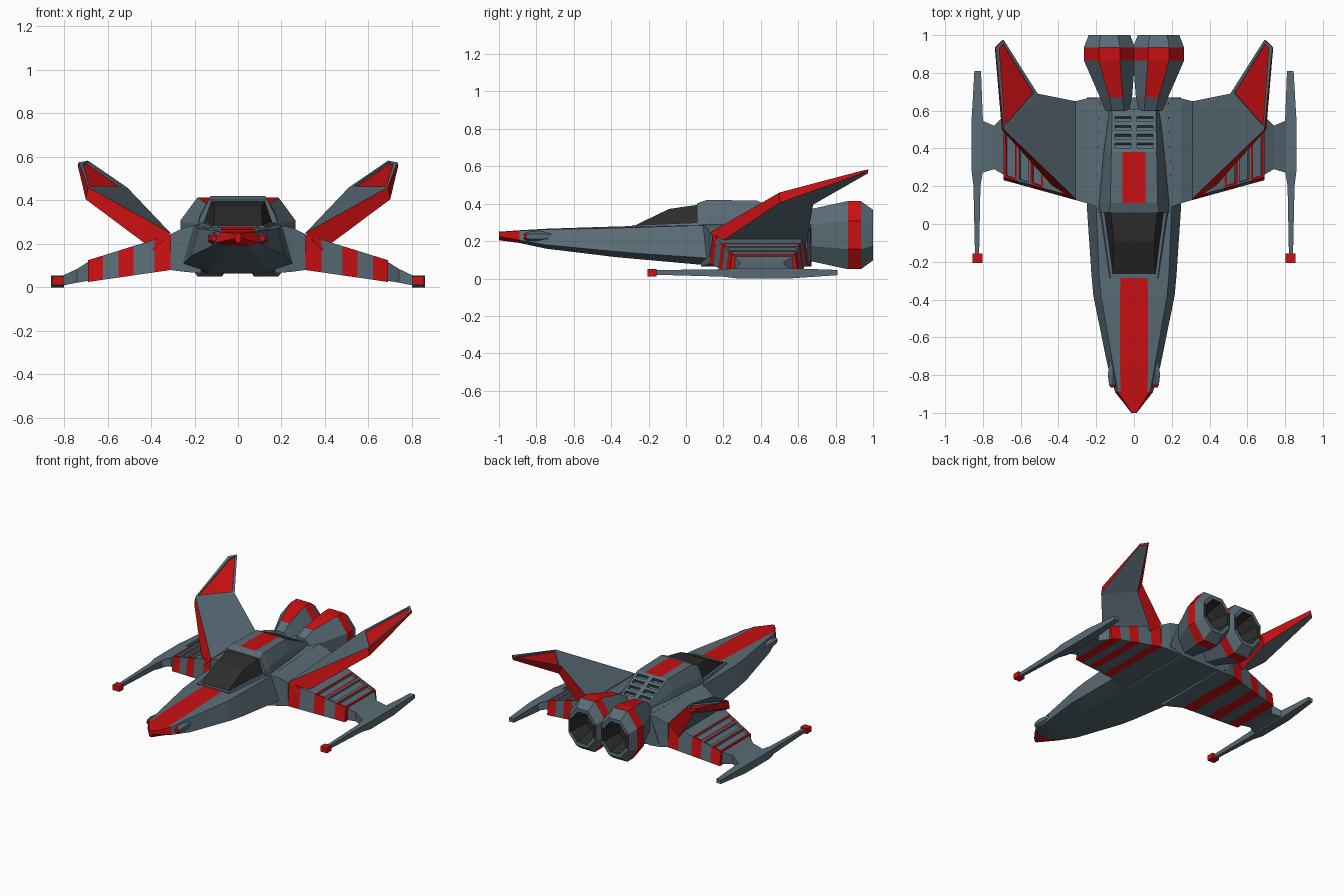
import bpy, bmesh, math
from mathutils import Matrix

if "Cube" in bpy.data.objects:
    bpy.data.objects.remove(bpy.data.objects["Cube"])

def material(name, rgb):
    m = bpy.data.materials.new(name)
    m.diffuse_color = (*rgb, 1)
    m.use_nodes = True
    m.node_tree.nodes["Principled BSDF"].inputs["Base Color"].default_value = m.diffuse_color
    return m

MATS = [material("slate_grey", (0.10, 0.15, 0.18)),
        material("bright_red", (0.58, 0.005, 0.006)),
        material("dark_glass", (0.026, 0.026, 0.025))]
GREY, RED, DARK = range(3)

def finish(name, bm, mirror=False):
    me = bpy.data.meshes.new(name)
    bm.to_mesh(me)
    bm.free()
    for m in MATS:
        me.materials.append(m)
    ob = bpy.data.objects.new(name, me)
    bpy.context.collection.objects.link(ob)
    if mirror:
        mod = ob.modifiers.new("mirror", 'MIRROR')
        mod.use_mirror_merge = False
    return ob

def loft(rings, colour=GREY):
    """Skin rings of equal size, cap the ends; colour is an index or rule(centre, normal)."""
    bm = bmesh.new()
    vs = [[bm.verts.new(p) for p in r] for r in rings]
    n = len(rings[0])
    for a, b in zip(vs, vs[1:]):
        for i in range(n):
            j = (i + 1) % n
            bm.faces.new((a[i], a[j], b[j], b[i]))
    bm.faces.new(vs[0])
    bm.faces.new(vs[-1])
    bmesh.ops.recalc_face_normals(bm, faces=bm.faces)
    bm.normal_update()
    for f in bm.faces:
        f.material_index = colour(f.calc_center_median(), f.normal) if callable(colour) else colour
    return bm

def recess(bm, faces, border, depth, colour):
    """Sink panels into faces, leaving a border."""
    bmesh.ops.inset_individual(bm, faces=faces, thickness=border)
    walls = bmesh.ops.inset_individual(bm, faces=faces, thickness=0.001, depth=-depth)["faces"]
    for f in walls:
        f.material_index = GREY
    for f in faces:
        f.material_index = colour

def sym(y, half):
    """Closed symmetric ring at y from half-profile points (x, z)."""
    return [(x, y, z) for x, z in half] + [(-x, y, z) for x, z in reversed(half)]

def box_ring_x(x, y0, y1, z0, z1):
    return [(x, y0, z0), (x, y1, z0), (x, y1, z1), (x, y0, z1)]

def box_ring_y(y, x0, x1, z0, z1):
    return [(x0, y, z0), (x1, y, z0), (x1, y, z1), (x0, y, z1)]

def ellipse(cx, y, cz, rx, rz, n=8):
    k = 1 / math.cos(math.pi / n)
    return [(cx + rx * k * math.cos((i + .5) * 2 * math.pi / n), y,
             cz + rz * k * math.sin((i + .5) * 2 * math.pi / n)) for i in range(n)]

# Fuselage: stripe edge, deck edge, widest edge, keel edge
hull = [sym(-1.0, [(.006, .25), (.012, .248), (.014, .225), (.008, .205)]),
        sym(-.89, [(.07, .258), (.085, .255), (.10, .205), (.05, .19)]),
        sym(-.75, [(.075, .266), (.11, .262), (.14, .18), (.07, .16)]),
        sym(-.38, [(.075, .278), (.175, .27), (.215, .145), (.11, .115)]),
        sym(-.27, [(.07, .281), (.185, .273), (.225, .135), (.12, .105)]),
        sym(.10, [(.07, .29), (.20, .285), (.25, .11), (.14, .072)]),
        sym(.67, [(.07, .295), (.18, .29), (.25, .10), (.14, .065)])]
finish("fuselage", loft(hull, lambda c, n: RED if c.y < -.9 or
       (abs(c.x) < .03 and n.z > .8 and c.y < -.28) else GREY))

# Nose guns with red muzzles
guns = [ellipse(.112, y, .225, r, r, 6) for y, r in ((-.865, .012), (-.85, .02), (-.80, .026), (-.72, .018))]
finish("nose_gun", loft(guns, lambda c, n: RED if c.y < -.84 else GREY), True)

# Canopy frame and glass
finish("canopy_frame", loft([sym(-.285, [(.125, .285), (.135, .26)]),
                             sym(.08, [(.175, .30), (.19, .27)])]))
finish("canopy_glass", loft([sym(-.265, [(.112, .288), (.115, .275)]),
                             sym(-.09, [(.108, .372), (.142, .275)]),
                             sym(.08, [(.125, .397), (.168, .275)])], DARK))

# Dorsal hump with red stripe and sloping rear
def hump(y, w, mid, top, zt):
    zm = .28 + (zt - .28) * .4
    return sym(y, [(.062, zt), (top, zt), (mid, zm), (w, .27)])
spine = finish("dorsal_hump", loft([hump(.06, .19, .172, .135, .402), hump(.11, .19, .175, .125, .42),
               hump(.38, .165, .15, .12, .417), hump(.61, .14, .13, .115, .305)],
               lambda c, n: RED if abs(c.x) < .03 and n.z > .97 and .12 < c.y < .38 else GREY))

# Vent slots cut in the hump's rear slope
bm = bmesh.new()
slope = Matrix.Rotation(-math.atan2(.112, .23), 4, 'X')
for row in range(4):
    y = .415 + row * .047
    for x in (-.059, .059):
        m = Matrix.Translation((x, y, .417 - (y - .38) * .487)) @ slope @ Matrix.Diagonal((.085, .03, .05, 1))
        bmesh.ops.create_cube(bm, size=1, matrix=m)
cutter = finish("vent_cutter", bm)
cutter.hide_render = True
cutter.hide_viewport = True
cut = spine.modifiers.new("vents", 'BOOLEAN')
cut.object = cutter
cut.operation = 'DIFFERENCE'
cut.solver = 'EXACT'

# Shoulders joining hull and wings
finish("wing_shoulder", loft([box_ring_x(.17, .08, .67, .065, .291),
                              box_ring_x(.25, .11, .665, .072, .275),
                              box_ring_x(.31, .127, .65, .08, .245)]), True)

# Wings: striped along the span, with three sunken slots on top
def wing_ring(x):
    t = (x - .31) / .38
    y0, y1 = .127 + .105 * t, .65 - .05 * t
    z0, z1 = .08 - .055 * t, .243 - .118 * t
    return [(x, y0, z0), (x, y1, z0), (x, y1 - .015, z1), (x, y0 + .015, z1)]
def stripe(c, n):
    return RED if c.x < .385 or .48 < c.x < .55 or c.x > .62 else GREY
bm = loft([wing_ring(x) for x in (.31, .385, .48, .55, .62, .69)], stripe)
recess(bm, [f for f in bm.faces if f.normal.z > .8 and f.calc_center_median().x > .48], .015, .02, GREY)
finish("wing", bm, True)

# Wing-tip mounts and gun pods
finish("tip_mount", loft([box_ring_x(.688, .26, .575, .03, .118),
                          box_ring_x(.74, .29, .52, .022, .085),
                          box_ring_x(.81, .27, .55, .008, .052)]), True)
finish("tip_pod", loft([box_ring_y(.81, .81, .845, .018, .046), box_ring_y(.55, .80, .86, 0, .055),
                        box_ring_y(.28, .80, .86, 0, .055), box_ring_y(.2, .813, .85, .01, .05),
                        box_ring_y(-.16, .82, .842, .02, .045)]), True)
finish("pod_muzzle", loft([box_ring_y(-.207, .803, .856, .012, .05),
                           box_ring_y(-.157, .803, .856, .012, .05)], RED), True)

# Slanted fins: upper and lower outlines, red edges, red sunken tip panel
upper = [(.31, .135, .25), (.69, .50, .46), (.733, .935, .575), (.69, .975, .583), (.51, .69, .46), (.31, .65, .25)]
lower = [(.385, .15, .17), (.70, .50, .405), (.737, .935, .56), (.70, .972, .562), (.54, .68, .395), (.39, .64, .17)]
bm = bmesh.new()
u, l = [[bm.verts.new(p) for p in pts] for pts in (upper, lower)]
for i in range(6):
    j = (i + 1) % 6
    bm.faces.new((u[i], u[j], l[j], l[i])).material_index = RED
panel = bm.faces.new(u[1:5])
bm.faces.new((u[0], u[1], u[4], u[5]))
bm.faces.new(l[1:5])
bm.faces.new((l[0], l[1], l[4], l[5]))
bmesh.ops.recalc_face_normals(bm, faces=bm.faces)
bm.normal_update()
recess(bm, [panel], .022, .01, RED)
finish("fin", bm, True)

# Twin engines: tapered octagons with red band, top stripe and dark hollow nozzle
nozzle = [ellipse(cx, y, .232, rx, rz) for cx, y, rx, rz in (
    (.085, .60, .075, .10), (.095, .67, .085, .14), (.13, .865, .135, .182), (.13, .935, .135, .182),
    (.13, 1.0, .11, .135), (.13, .999, .088, .108), (.13, .86, .06, .075))]
def engine_colour(c, n):
    inside = ((c.x - .13) / .1) ** 2 + ((c.z - .232) / .12) ** 2 < 1
    if c.y > .84 and inside:
        return DARK
    if .87 < c.y < .93 or (n.z > .9 and c.y < .87):
        return RED
    return GREY
finish("engine", loft(nozzle, engine_colour), True)
